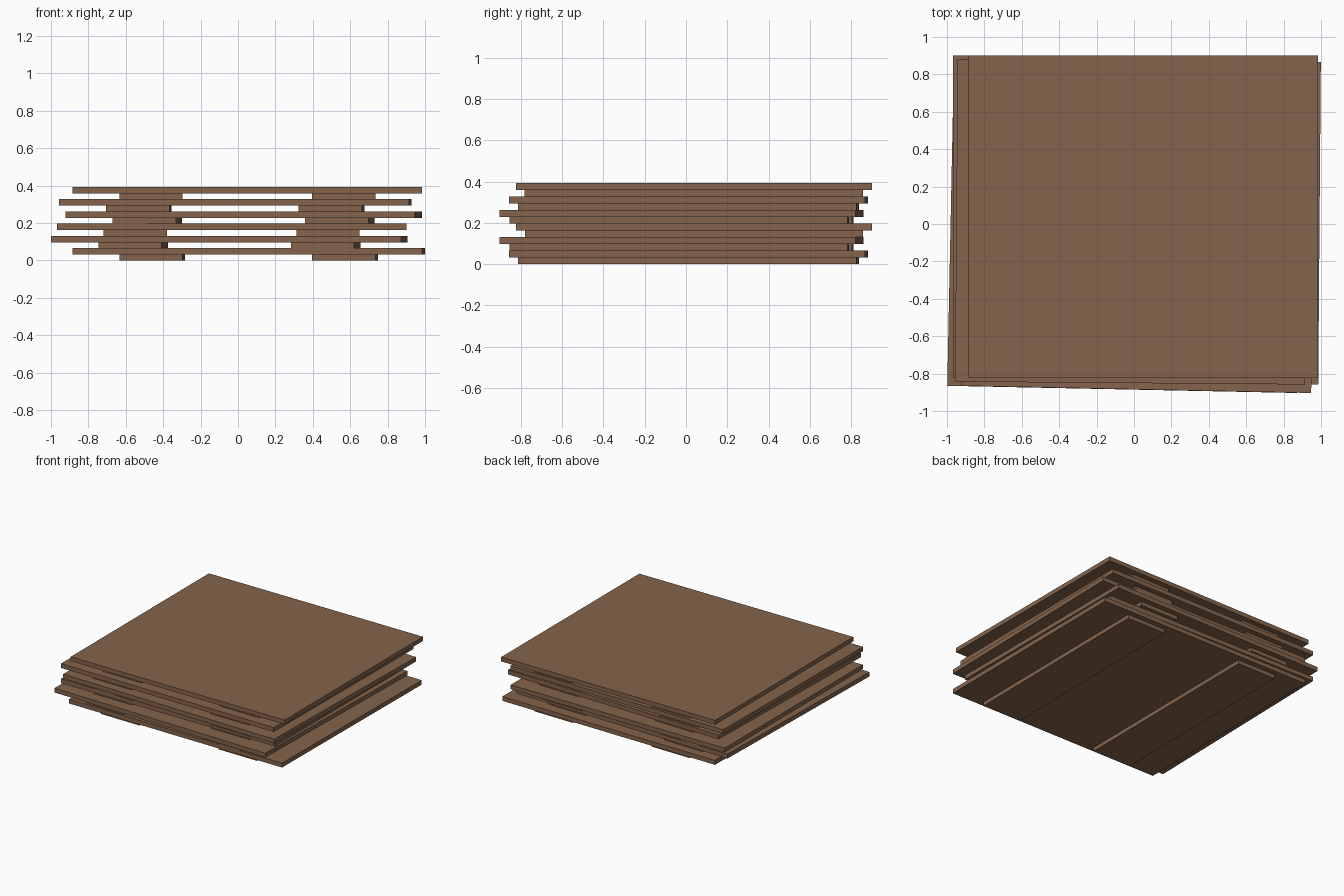
import bpy, bmesh
from mathutils import Matrix, Vector

if "Cube" in bpy.data.objects:
    bpy.data.objects.remove(bpy.data.objects["Cube"])

# Board proportions
W, D, PANEL_T = 1.87, 1.725, 0.0345      # panel
RW, RD, RUN_T, RX = 0.338, 1.64, 0.031, 0.515  # runners under it
STEP = PANEL_T + RUN_T

wood = bpy.data.materials.new("brown_wood")
wood.diffuse_color = (0.23, 0.127, 0.072, 1)
wood.use_nodes = True
wood.node_tree.nodes["Principled BSDF"].inputs["Base Color"].default_value = wood.diffuse_color


def box(name, size, local, centre, angle):
    """Box placed at a local offset in a frame turned about z."""
    bm = bmesh.new()
    bmesh.ops.create_cube(bm, size=1, matrix=Matrix.Translation(local) @ Matrix.Diagonal((*size, 1)))
    me = bpy.data.meshes.new(name)
    bm.to_mesh(me)
    bm.free()
    me.materials.append(wood)
    ob = bpy.data.objects.new(name, me)
    ob.location = centre
    ob.rotation_euler.z = angle
    bpy.context.collection.objects.link(ob)


# Stack of boards, bottom to top: x, y, turn
layers = [
    (0.057, 0.012, -0.008),
    (-0.046, -0.022, -0.0205),
    (-0.034, 0.039, 0.0),
    (0.030, -0.022, -0.0205),
    (-0.015, 0.012, -0.008),
    (0.050, 0.038, 0.0),
]
for i, (x, y, turn) in enumerate(layers):
    base = Vector((x, y, i * STEP))
    box(f"panel_{i + 1}", (W, D, PANEL_T), Vector((0, 0, RUN_T + PANEL_T / 2)), base, turn)
    for side, s in (("left", -1), ("right", 1)):
        box(f"{side}_runner_{i + 1}", (RW, RD, RUN_T), Vector((s * RX, 0, RUN_T / 2)), base, turn)
